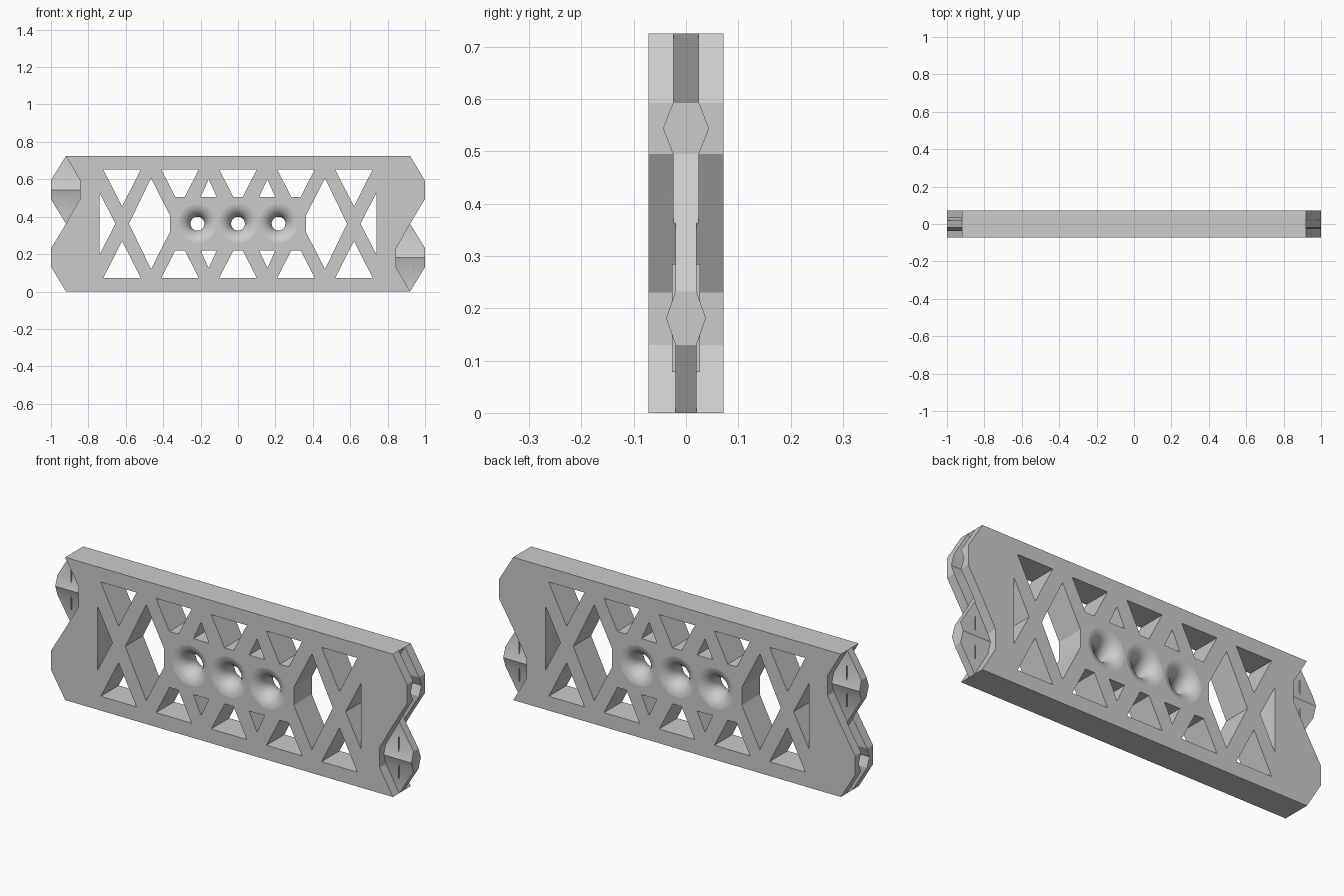
import bpy, bmesh, math
from mathutils import Matrix, Vector

cube = bpy.data.objects.get("Cube")
if cube:
    bpy.data.objects.remove(cube, do_unlink=True)

MID = 0.3625          # half height
HALF = 0.072          # half thickness
# Half turn about the centre of the plate
TURN = (Matrix.Translation((0, 0, MID)) @ Matrix.Rotation(math.pi, 4, 'Y')
        @ Matrix.Translation((0, 0, -MID)))

grey = bpy.data.materials.new("plain_grey")
grey.use_nodes = True
colour = (0.6, 0.6, 0.6, 1)
grey.diffuse_color = colour
grey.node_tree.nodes["Principled BSDF"].inputs["Base Color"].default_value = colour


def make(name, bm):
    bmesh.ops.recalc_face_normals(bm, faces=bm.faces)
    mesh = bpy.data.meshes.new(name)
    bm.to_mesh(mesh)
    bm.free()
    mesh.materials.append(grey)
    obj = bpy.data.objects.new(name, mesh)
    bpy.context.collection.objects.link(obj)
    return obj


def prism(bm, points, half):
    """Extrude an x-z outline through the thickness."""
    face = bm.faces.new([bm.verts.new((x, -half, z)) for x, z in points])
    ext = bmesh.ops.extrude_face_region(bm, geom=[face])["geom"]
    verts = [g for g in ext if isinstance(g, bmesh.types.BMVert)]
    bmesh.ops.translate(bm, verts=verts, vec=(0, 2 * half, 0))


def skin(bm, rings, closed=False):
    """Join rings of points with quads, capping the ends unless closed."""
    loops = [[bm.verts.new(p) for p in ring] for ring in rings]
    for a, b in zip(loops, loops[1:]):
        for i in range(len(a)):
            j = (i + 1) % len(a)
            bm.faces.new((a[i], a[j], b[j], b[i]))
    bm.faces.new(loops[0])
    bm.faces.new(loops[-1])


def stack(levels, matrix):
    """Solid from (z, inner x, outer x, half width) levels."""
    bm = bmesh.new()
    skin(bm, [[(a, -w, z), (b, -w, z), (b, w, z), (a, w, z)]
              for z, a, b, w in levels])
    bm.transform(matrix)
    return bm


def activate(obj):
    bpy.ops.object.select_all(action='DESELECT')
    obj.select_set(True)
    bpy.context.view_layer.objects.active = obj


def cut(obj, cutter):
    cutter.hide_render = True
    mod = obj.modifiers.new("cut", 'BOOLEAN')
    mod.operation = 'DIFFERENCE'
    mod.solver = 'EXACT'
    mod.object = cutter
    activate(obj)
    bpy.ops.object.modifier_apply(modifier=mod.name)
    bpy.data.objects.remove(cutter, do_unlink=True)


def smooth(obj, degrees):
    activate(obj)
    bpy.ops.object.shade_smooth_by_angle(angle=math.radians(degrees))


# Main plate: one end outline, repeated by a half turn
end = [(0.92, 0), (0.845, 0.13), (0.845, 0.23), (0.92, MID),
       (1, 0.495), (1, 0.592), (0.92, 2 * MID)]
other = [(-x, 2 * MID - z) for x, z in end]
bm = bmesh.new()
prism(bm, end + other, HALF)
plate = make("truss_plate", bm)

# Truss openings, measured from the middle, with the axes they mirror across
openings = [
    ([(0.52, 0.29), (0.72, 0.29), (0.62, 0.092)], "xz"),
    ([(0.74, 0.165), (0.74, -0.165), (0.655, 0)], "x"),
    ([(0.465, 0.243), (0.364, 0.045), (0.364, -0.045), (0.465, -0.243), (0.583, 0)], "x"),
    ([(0.21, 0.29), (0.41, 0.29), (0.335, 0.142), (0.285, 0.142)], "xz"),
    ([(-0.1, 0.29), (0.1, 0.29), (0.025, 0.142), (-0.025, 0.142)], "z"),
    ([(0.157, 0.237), (0.113, 0.142), (0.2, 0.142)], "xz"),
]
bm = bmesh.new()
for points, axes in openings:
    for sx in ((1, -1) if "x" in axes else (1,)):
        for sz in ((1, -1) if "z" in axes else (1,)):
            prism(bm, [(sx * x, MID + sz * z) for x, z in points], 0.1)
cut(plate, make("opening_cutter", bm))

# Three flared holes with rounded throats
FLARE, THROAT, SIDES = 0.0722, 0.037, 48
profile = []
for step in range(-10, 11):
    t = math.radians(8 * step)
    profile.append((FLARE * math.sin(t), THROAT + FLARE * (1 - math.cos(t))))
profile = [(-0.073, 0.108)] + profile + [(0.073, 0.108)]
for cx in (-0.217, 0, 0.217):
    bm = bmesh.new()
    skin(bm, [[(cx + r * math.cos(math.tau * i / SIDES), y,
                MID + r * math.sin(math.tau * i / SIDES)) for i in range(SIDES)]
              for y, r in profile])
    cut(plate, make("hole_cutter", bm))

# Sockets in the forks, tongues and their thin ribs, at both ends
socket = [(MID, 0.92, 1.1, 0.024), (0.495, 0.845, 1.1, 0.024),
          (0.544, 0.845, 1.1, 0.043), (0.592, 0.845, 1.1, 0.024),
          (0.75, 0.934, 1.1, 0.024)]
tongue = [(0, 0.9, 0.92, 0.02), (0.13, 0.83, 1, 0.02), (0.181, 0.83, 1, 0.038),
          (0.232, 0.83, 1, 0.02), (MID, 0.9, 0.92, 0.02)]
rib = [(0.078, 0.9185, 0.9215, 0.027), (0.285, 0.9185, 0.9215, 0.027)]
for side, matrix in (("right_end", Matrix.Identity(4)), ("left_end", TURN)):
    cut(plate, make("socket_cutter", stack(socket, matrix)))
    smooth(make(side + "_tongue", stack(tongue, matrix)), 30)
    make(side + "_rib", stack(rib, matrix))

smooth(plate, 9)
